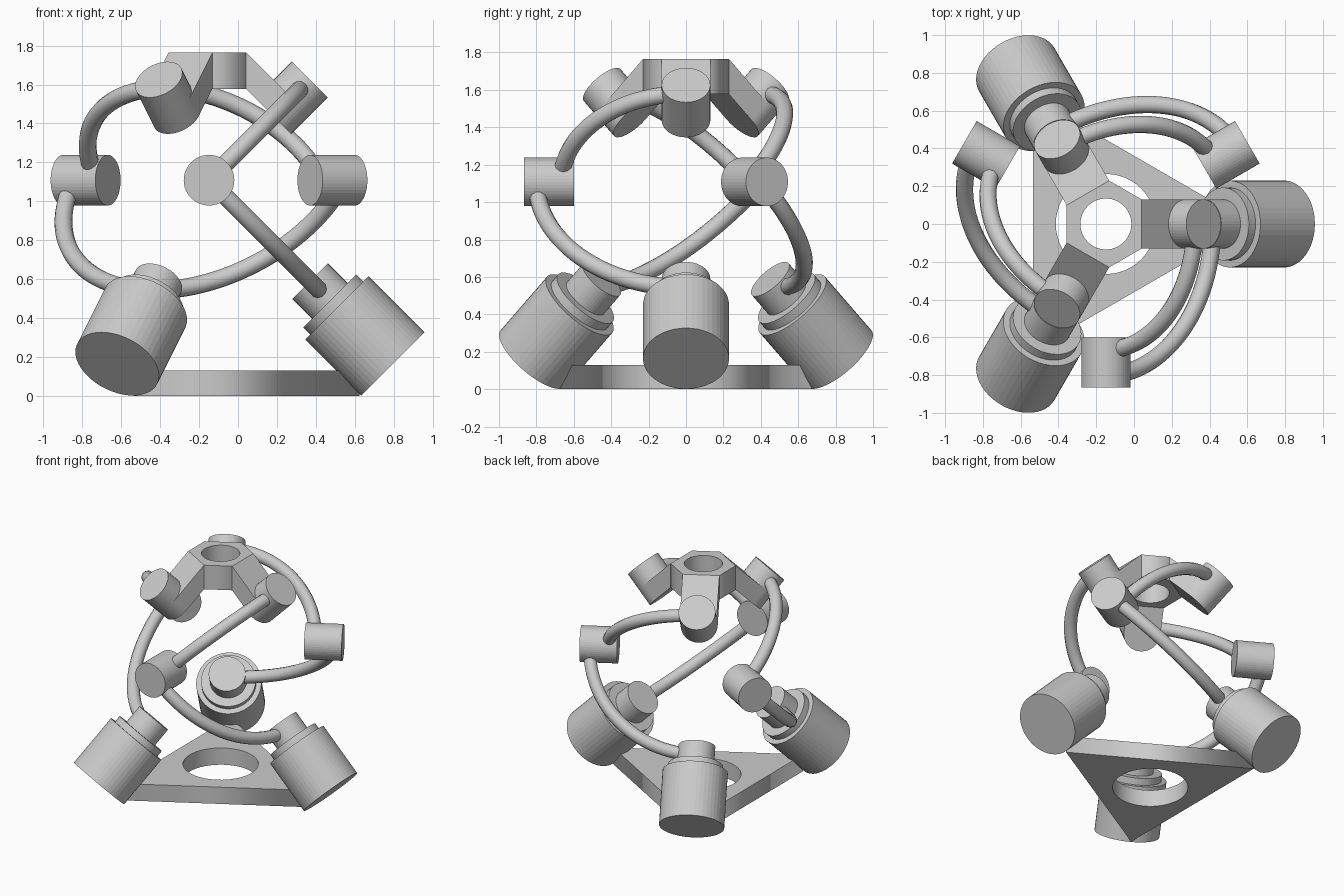
import bpy, bmesh, math
from mathutils import Vector, Matrix

if "Cube" in bpy.data.objects:
    bpy.data.objects.remove(bpy.data.objects["Cube"])

C = Vector((-0.149, 0, 1.108))      # common centre of all joint axes
SIDES = 48

grey = bpy.data.materials.new("light_grey")
grey.diffuse_color = (0.6, 0.6, 0.6, 1)
grey.use_nodes = True
grey.node_tree.nodes["Principled BSDF"].inputs["Base Color"].default_value = grey.diffuse_color


def place(name, data, matrix):
    ob = bpy.data.objects.new(name, data)
    bpy.context.collection.objects.link(ob)
    ob.matrix_world = matrix
    data.materials.append(grey)
    return ob


def to_mesh(ob):
    bpy.ops.object.select_all(action='DESELECT')
    ob.select_set(True)
    bpy.context.view_layer.objects.active = ob
    bpy.ops.object.convert(target='MESH')


def turned(name, axis, profile, frame):
    """Revolve (radius, distance) steps around an axis through the centre."""
    bm = bmesh.new()
    rings = []
    for r, t in profile:
        rings.append([bm.verts.new((r * math.cos(a), r * math.sin(a), t))
                      for a in (2 * math.pi * i / SIDES for i in range(SIDES))])
    for lo, hi in zip(rings, rings[1:]):
        for i in range(SIDES):
            j = (i + 1) % SIDES
            bm.faces.new((lo[i], lo[j], hi[j], hi[i]))
    bm.faces.new(rings[0])
    bm.faces.new(rings[-1])
    bmesh.ops.recalc_face_normals(bm, faces=bm.faces)
    me = bpy.data.meshes.new(name)
    bm.to_mesh(me)
    bm.free()
    rot = Vector((0, 0, 1)).rotation_difference(axis).to_matrix().to_4x4()
    return place(name, me, frame @ rot)


def arc_tube(name, a, b, radius, frame):
    """Quarter-circle rod between two perpendicular axes."""
    cu = bpy.data.curves.new(name, 'CURVE')
    cu.dimensions = '3D'
    cu.bevel_depth = 0.046
    cu.bevel_resolution = 4
    cu.use_fill_caps = True
    n = 32
    sp = cu.splines.new('POLY')
    sp.points.add(n)
    for i, p in enumerate(sp.points):
        t = math.pi / 2 * i / n
        p.co = (*((a * math.cos(t) + b * math.sin(t)) * radius), 1)
    ob = place(name, cu, frame)
    to_mesh(ob)
    ob.data.polygons.foreach_set("use_smooth", [True] * len(ob.data.polygons))
    bpy.ops.object.shade_smooth_by_angle(angle=math.radians(40))


def plate(name, outline, hole, z0, z1):
    """Flat plate with a round hole, centred below or above the centre."""
    cu = bpy.data.curves.new(name, 'CURVE')
    cu.dimensions = '2D'
    cu.fill_mode = 'BOTH'
    cu.extrude = (z1 - z0) / 2
    circle = [(hole * math.cos(2 * math.pi * i / SIDES),
               hole * math.sin(2 * math.pi * i / SIDES)) for i in range(SIDES)]
    for pts in (outline, circle):
        sp = cu.splines.new('POLY')
        sp.points.add(len(pts) - 1)
        for p, q in zip(sp.points, pts):
            p.co = (q[0], q[1], 0, 1)
        sp.use_cyclic_u = True
    to_mesh(place(name, cu, Matrix.Translation((C.x, 0, (z0 + z1) / 2))))


def bar(name, profile, half_width, frame):
    """Extrude an xz profile across y."""
    bm = bmesh.new()
    face = bm.faces.new([bm.verts.new((x, -half_width, z)) for x, z in profile])
    ext = bmesh.ops.extrude_face_region(bm, geom=[face])
    bmesh.ops.translate(bm, vec=(0, 2 * half_width, 0),
                        verts=[v for v in ext['geom'] if isinstance(v, bmesh.types.BMVert)])
    bmesh.ops.recalc_face_normals(bm, faces=bm.faces)
    me = bpy.data.meshes.new(name)
    bm.to_mesh(me)
    bm.free()
    place(name, me, frame)


# triangular base plate
R = 0.774
plate("base_plate", [(R * math.cos(k * 2 * math.pi / 3), R * math.sin(k * 2 * math.pi / 3))
                     for k in range(3)], 0.265, 0, 0.13)

# six-sided top platform: three leg sides alternate with three free sides
hexagon = []
for k in range(3):
    for s in (-1, 1):
        a = k * 2 * math.pi / 3 + s * math.atan2(0.13, 0.19)
        r = math.hypot(0.13, 0.19)
        hexagon.append((r * math.cos(a), r * math.sin(a)))
LOW, HIGH = 0.47, 0.657             # platform heights above the centre
plate("top_platform", hexagon, 0.135, C.z + LOW, C.z + HIGH)

# three identical legs
h = math.sqrt(0.5)
motor_axis = Vector((h, 0, -h))
elbow_axis = Vector((0, -1, 0))
wrist_axis = Vector((h, 0, h))
for k in range(3):
    f = Matrix.Translation(C) @ Matrix.Rotation(k * 2 * math.pi / 3, 4, 'Z')
    n = f"_{k + 1}"
    turned("motor" + n, motor_axis,
           [(0.13, 0.735), (0.13, 0.878), (0.193, 0.878), (0.193, 0.928),
            (0.23, 0.928), (0.23, 1.335)], f)
    turned("elbow_joint" + n, elbow_axis, [(0.13, 0.60), (0.13, 0.865)], f)
    turned("wrist_joint" + n, wrist_axis, [(0.13, 0.467), (0.13, 0.732)], f)
    arc_tube("lower_rod" + n, motor_axis, elbow_axis, 0.80, f)
    arc_tube("upper_rod" + n, elbow_axis, wrist_axis, 0.667, f)
    top, low = (0.19 + HIGH) / 2, (0.19 + LOW) / 2
    bar("platform_arm" + n, [(0.19, LOW), (0.19, HIGH), (top, top), (low, low)], 0.13, f)
